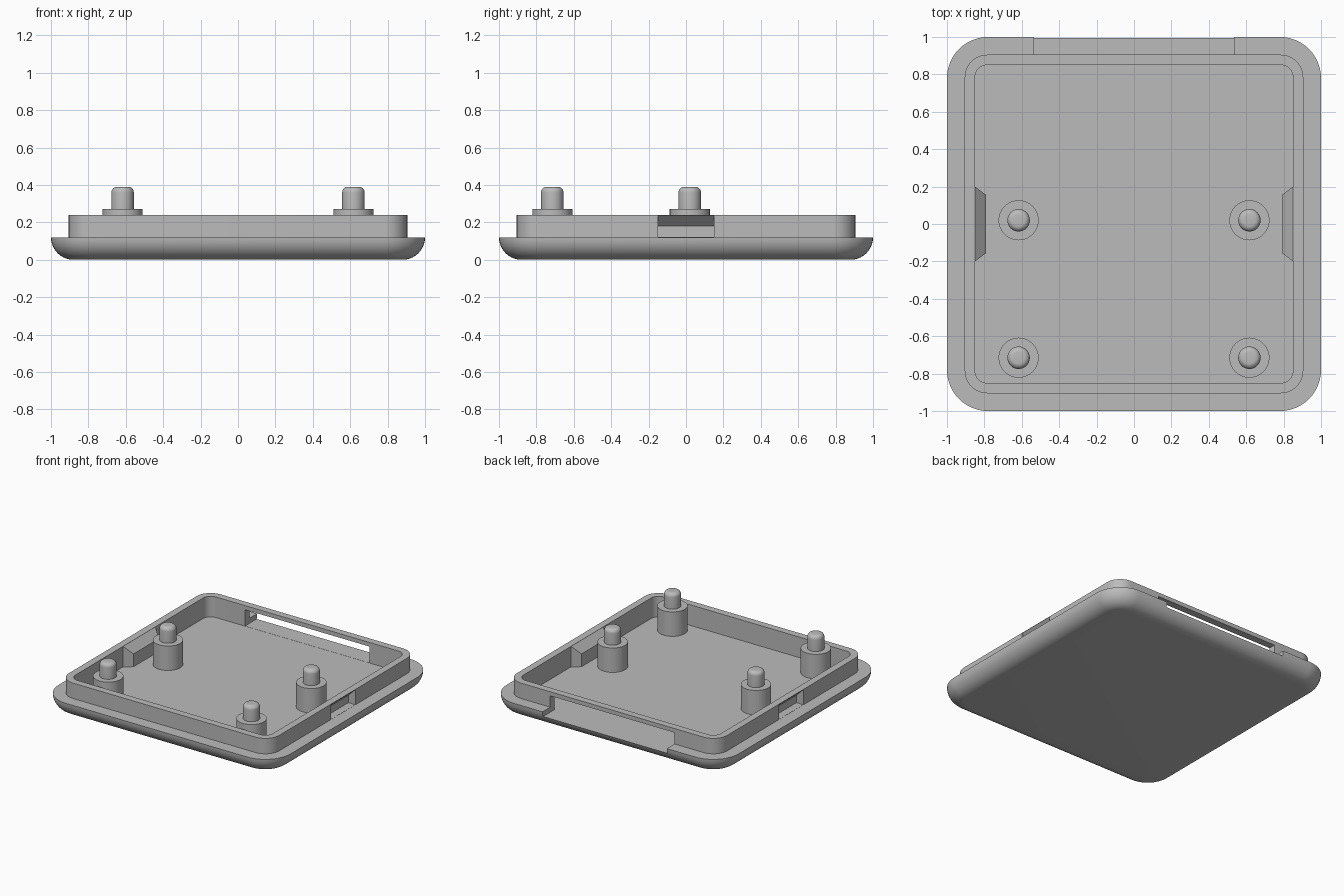
import bpy, bmesh
from math import sin, cos, pi, radians

if "Cube" in bpy.data.objects:
    bpy.data.objects.remove(bpy.data.objects["Cube"], do_unlink=True)

grey = bpy.data.materials.new("plain_grey")
grey.use_nodes = True
COLOUR = (0.5, 0.5, 0.5, 1)
grey.diffuse_color = COLOUR
grey.node_tree.nodes["Principled BSDF"].inputs["Base Color"].default_value = COLOUR

FLOOR, FLANGE, RIM = 0.08, 0.12, 0.24
OUTER, LIP_OUT, LIP_IN = 1.0, 0.905, 0.85


def finish(bm, name):
    """Turn a bmesh into a linked object with the grey material."""
    bmesh.ops.recalc_face_normals(bm, faces=bm.faces)
    mesh = bpy.data.meshes.new(name)
    bm.to_mesh(mesh)
    bm.free()
    mesh.materials.append(grey)
    obj = bpy.data.objects.new(name, mesh)
    bpy.context.collection.objects.link(obj)
    return obj


def smooth(obj):
    bpy.ops.object.select_all(action="DESELECT")
    obj.select_set(True)
    bpy.context.view_layer.objects.active = obj
    bpy.ops.object.shade_smooth_by_angle(angle=radians(30))


def loft(bm, rings):
    """Skin a stack of closed rings and cap both ends."""
    loops = [[bm.verts.new(p) for p in ring] for ring in rings]
    for a, b in zip(loops, loops[1:]):
        for i in range(len(a)):
            j = (i + 1) % len(a)
            bm.faces.new((a[i], a[j], b[j], b[i]))
    bm.faces.new(loops[0])
    bm.faces.new(loops[-1])


def rounded_square(half, radius, z, steps=12):
    points = []
    for quarter, (sx, sy) in enumerate([(1, 1), (-1, 1), (-1, -1), (1, -1)]):
        for i in range(steps + 1):
            a = (quarter + i / steps) * pi / 2
            points.append((sx * (half - radius) + radius * cos(a),
                           sy * (half - radius) + radius * sin(a), z))
    return points


def hull(name, side, points):
    """Convex solid from points mirrored in y, placed on the given x side."""
    bm = bmesh.new()
    for x, y, z in points:
        for s in (-1, 1):
            bm.verts.new((side * x, s * y, z))
    bmesh.ops.convex_hull(bm, input=bm.verts)
    bmesh.ops.dissolve_limit(bm, angle_limit=radians(1), verts=bm.verts, edges=bm.edges)
    return finish(bm, name)


def combine(target, tool, operation):
    mod = target.modifiers.new(tool.name, "BOOLEAN")
    mod.operation, mod.solver, mod.object = operation, "EXACT", tool
    bpy.context.view_layer.objects.active = target
    bpy.ops.object.modifier_apply(modifier=mod.name)
    bpy.data.objects.remove(tool, do_unlink=True)


# Tray: rounded underside, flange, raised lip and recessed floor
rings = []
for i in range(11):
    a = i / 10 * pi / 2
    inset = FLANGE * (1 - sin(a))
    rings.append(rounded_square(OUTER - inset, 0.22 - inset, FLANGE * (1 - cos(a))))
rings += [rounded_square(LIP_OUT, 0.12, FLANGE), rounded_square(LIP_OUT, 0.12, RIM),
          rounded_square(LIP_IN, 0.065, RIM), rounded_square(LIP_IN, 0.065, FLOOR)]
bm = bmesh.new()
loft(bm, rings)
tray = finish(bm, "tray")

# Side catches: a bump inside the lip with a pocket behind it
for side in (-1, 1):
    bump = hull("catch_bump", side, [
        (0.88, 0.2, 0.07), (0.88, 0.2, 0.239), (LIP_IN, 0.2, 0.07),
        (LIP_IN, 0.2, 0.239), (0.79, 0.155, 0.07), (0.79, 0.155, 0.18)])
    combine(tray, bump, "UNION")
    pocket = hull("catch_pocket", side, [
        (0.93, 0.15, 0.121), (0.845, 0.15, 0.121), (0.845, 0.15, 0.18),
        (LIP_OUT, 0.15, 0.237), (0.93, 0.15, 0.237)])
    combine(tray, pocket, "DIFFERENCE")

# Back slot: opens the wall and flange, leaving a thin bar along the rim
bm = bmesh.new()
loft(bm, [[(x, y, z) for x, y in ((-0.535, 0.84), (0.535, 0.84), (0.535, 1.1), (-0.535, 1.1))]
          for z in (FLOOR + 0.001, 0.208)])
combine(tray, finish(bm, "back_slot"), "DIFFERENCE")
smooth(tray)

# Standoffs with round-tipped locating pins
profile = [(0.107, 0.07), (0.107, 0.27), (0.06, 0.27)]
for i in range(7):
    a = i / 6 * pi / 2
    profile.append((0.03 + 0.03 * cos(a), 0.36 + 0.03 * sin(a)))
for side, x in (("right", -0.617), ("left", 0.617)):
    for place, y in (("front", -0.715), ("middle", 0.02)):
        bm = bmesh.new()
        loft(bm, [[(x + r * cos(k * pi / 24), y + r * sin(k * pi / 24), z)
                   for k in range(48)] for r, z in profile])
        smooth(finish(bm, f"{place}_{side}_standoff"))
